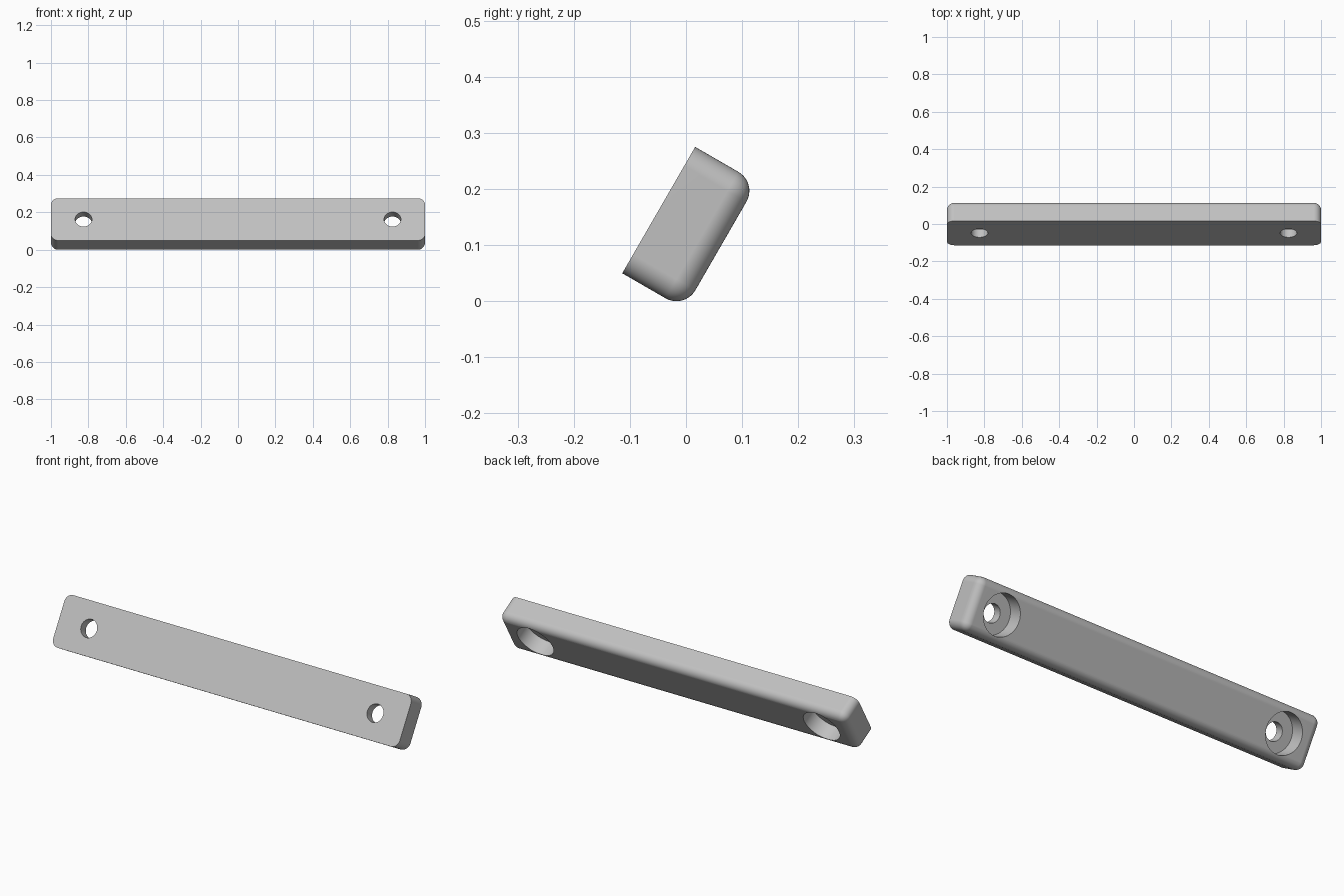
import bpy
import bmesh
from math import radians
from mathutils import Matrix

default = bpy.data.objects.get("Cube")
if default:
    bpy.data.objects.remove(default, do_unlink=True)

LENGTH, DEPTH, WIDTH = 2.0, 0.128, 0.26
FILLET = 0.039
HOLE_X, HOLE_R = 0.826, 0.045
BORE_R, BORE_DEPTH = 0.1, 0.08

grey = bpy.data.materials.new("light grey")
grey.use_nodes = True
colour = (0.53, 0.53, 0.53, 1)
grey.diffuse_color = colour
grey.node_tree.nodes["Principled BSDF"].inputs["Base Color"].default_value = colour


def make_object(name, bm):
    mesh = bpy.data.meshes.new(name)
    bm.to_mesh(mesh)
    bm.free()
    mesh.materials.append(grey)
    obj = bpy.data.objects.new(name, mesh)
    bpy.context.collection.objects.link(obj)
    return obj


def cylinder_cutter(name, x, radius, y_start, y_end):
    """Cylinder along the bar's thickness."""
    bm = bmesh.new()
    place = Matrix.Translation((x, (y_start + y_end) / 2, 0)) @ Matrix.Rotation(radians(90), 4, "X")
    bmesh.ops.create_cone(bm, cap_ends=True, segments=48, radius1=radius, radius2=radius,
                          depth=y_end - y_start, matrix=place)
    cutter = make_object(name, bm)
    cutter.hide_render = True
    return cutter


# Bar: every edge rounded except the rim of the flat front face
bm = bmesh.new()
bmesh.ops.create_cube(bm, size=1, matrix=Matrix.Diagonal((LENGTH, DEPTH, WIDTH, 1)))
rounded = [e for e in bm.edges if any(v.co.y > 0 for v in e.verts)]
bmesh.ops.bevel(bm, geom=rounded, offset=FILLET, offset_type="OFFSET", segments=10,
                profile=0.5, affect="EDGES", clamp_overlap=True)
bar = make_object("handle_bar", bm)
bpy.context.view_layer.objects.active = bar
bar.select_set(True)

# Screw holes with wide counterbores from the back
for side in (-1, 1):
    x = side * HOLE_X
    cutters = (cylinder_cutter("screw_hole_cutter", x, HOLE_R, -DEPTH, DEPTH),
               cylinder_cutter("counterbore_cutter", x, BORE_R, DEPTH / 2 - BORE_DEPTH, DEPTH))
    for cutter in cutters:
        cut = bar.modifiers.new("cut", "BOOLEAN")
        cut.operation = "DIFFERENCE"
        cut.solver = "EXACT"
        cut.object = cutter
        bpy.ops.object.modifier_apply(modifier=cut.name)
        bpy.data.objects.remove(cutter, do_unlink=True)

# Smooth fillets, crisp rims, even flats
bpy.ops.object.shade_smooth_by_angle(angle=radians(30))
normals = bar.modifiers.new("even_flats", "WEIGHTED_NORMAL")
normals.keep_sharp = True

# Lean the bar back onto its rounded lower edge
bar.rotation_euler.x = radians(-30)
bar.location = (0, 0.0068, 0.1303)
